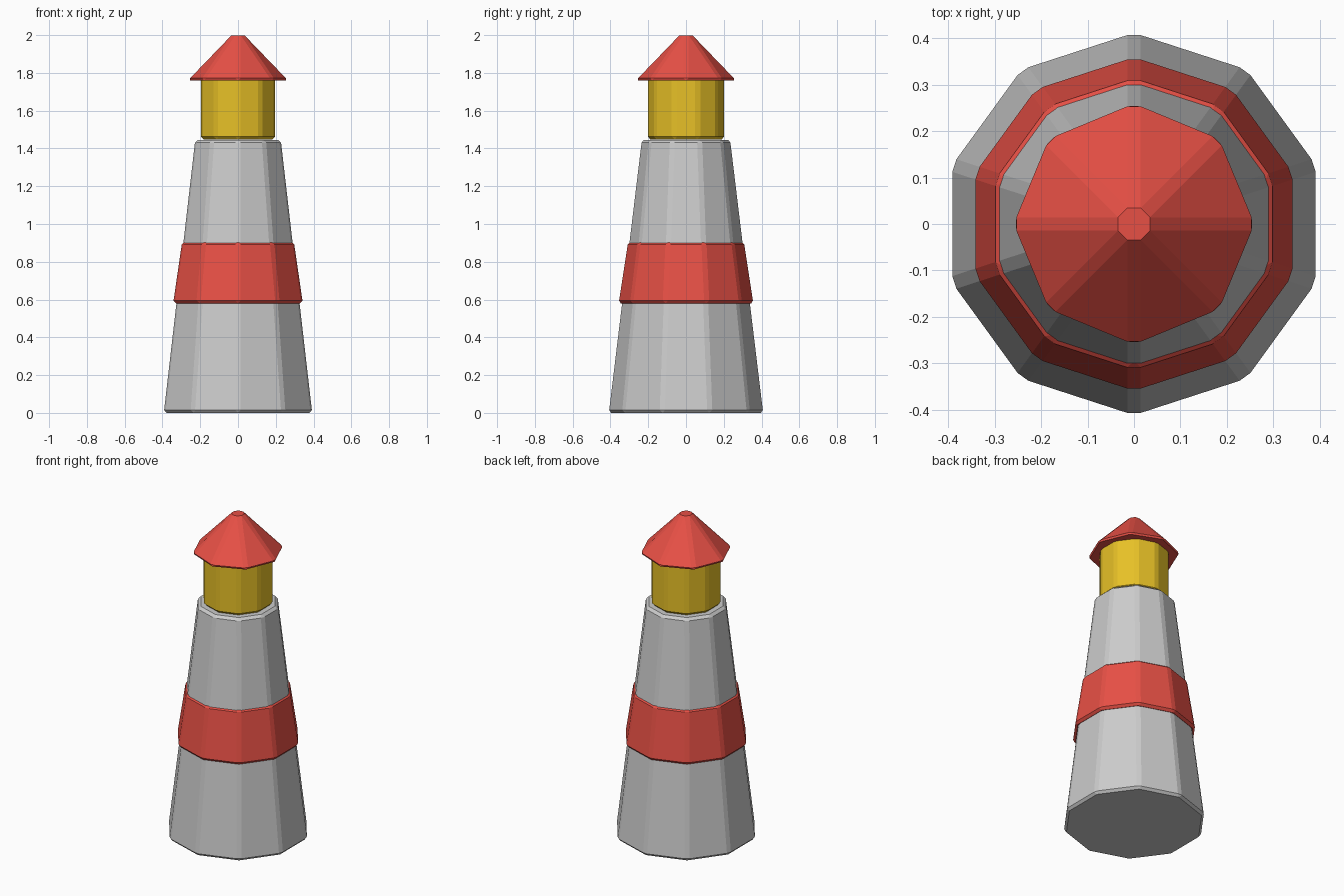
import bpy

if "Cube" in bpy.data.objects:
    bpy.data.objects.remove(bpy.data.objects["Cube"])


def material(name, rgb):
    mat = bpy.data.materials.new(name)
    mat.diffuse_color = (*rgb, 1.0)
    mat.use_nodes = True
    mat.node_tree.nodes["Principled BSDF"].inputs["Base Color"].default_value = mat.diffuse_color
    return mat


def tapered_part(name, sides, r_bottom, r_top, z_bottom, z_top, mat=None):
    """Flat-shaded tapered prism with every edge chamfered."""
    bpy.ops.mesh.primitive_cone_add(
        vertices=sides, radius1=r_bottom, radius2=r_top,
        depth=z_top - z_bottom, location=(0, 0, (z_bottom + z_top) / 2))
    obj = bpy.context.object
    obj.name = name
    bevel = obj.modifiers.new("Chamfer", 'BEVEL')
    bevel.width = 0.015
    bevel.segments = 1
    bevel.limit_method = 'NONE'
    if mat:
        obj.data.materials.append(mat)
    return obj


red = material("red_paint", (0.8, 0.08, 0.06))
yellow = material("yellow_light", (0.8, 0.53, 0.02))

# Ten-sided tower with a painted band around its middle
tapered_part("tower", 10, 0.413, 0.238, 0.0, 1.446)
tapered_part("stripe_band", 10, 0.361, 0.311, 0.58, 0.906, red)

# Lantern room standing on the tower
tapered_part("lantern_room", 10, 0.205, 0.205, 1.447, 1.79, yellow)

# Eight-sided pointed roof; the chamfer blunts its tip at z = 2
tapered_part("roof", 8, 0.27, 0.0, 1.761, 2.041, red)
